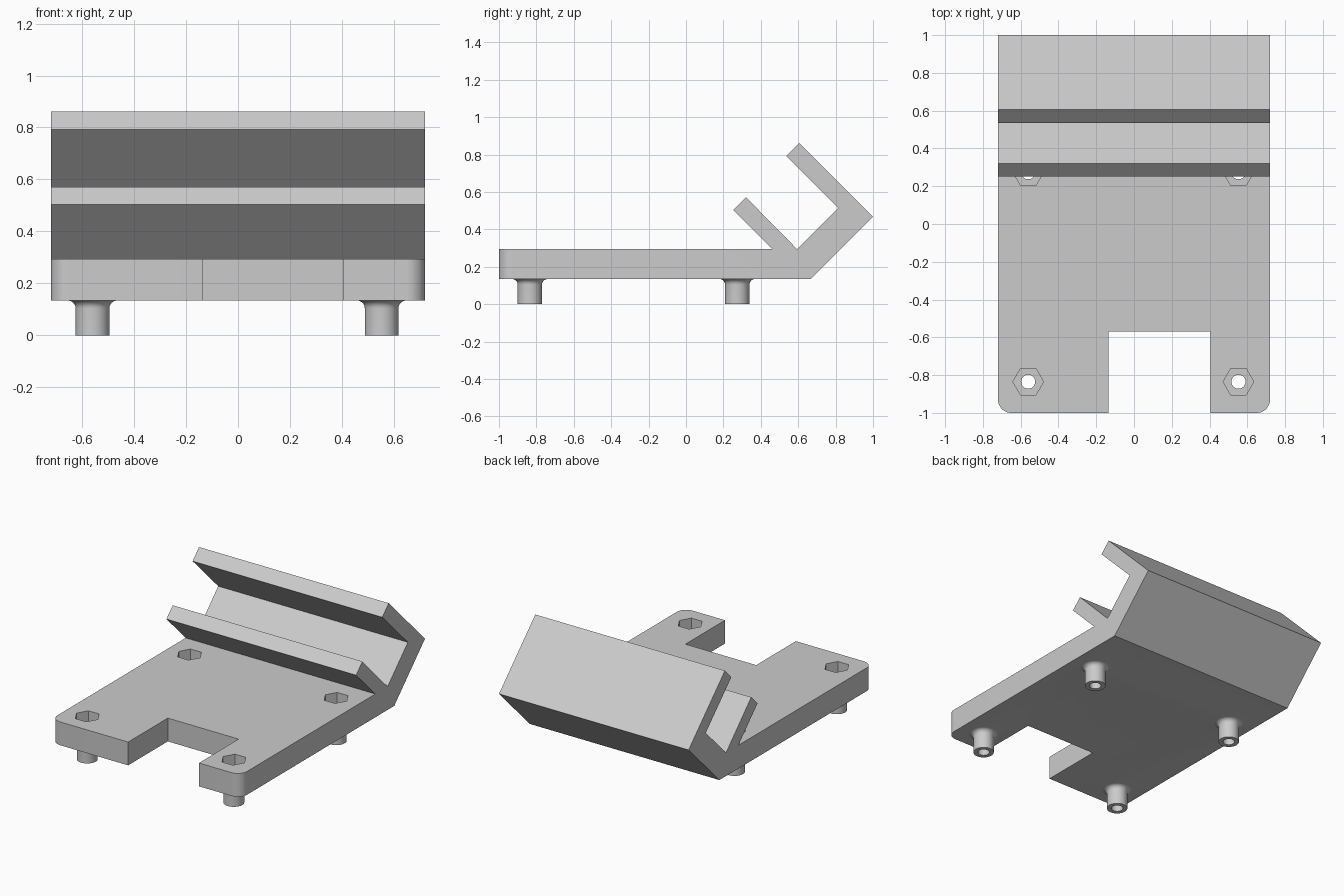
import bpy, bmesh, math
from mathutils import Vector

if "Cube" in bpy.data.objects:
    bpy.data.objects.remove(bpy.data.objects["Cube"])

HALF_X, BOTTOM, TOP = 0.72, 0.134, 0.294


def new_object(name, bm):
    bmesh.ops.recalc_face_normals(bm, faces=bm.faces)
    mesh = bpy.data.meshes.new(name)
    bm.to_mesh(mesh)
    bm.free()
    obj = bpy.data.objects.new(name, mesh)
    bpy.context.collection.objects.link(obj)
    return obj


def prism(name, points, depth):
    """Extrude a closed 3D outline along a vector."""
    bm = bmesh.new()
    face = bm.faces.new([bm.verts.new(p) for p in points])
    ext = bmesh.ops.extrude_face_region(bm, geom=[face], use_keep_orig=True)
    verts = [g for g in ext["geom"] if isinstance(g, bmesh.types.BMVert)]
    bmesh.ops.translate(bm, verts=verts, vec=Vector(depth))
    return new_object(name, bm)


def lathe(name, profile, centre, n=48):
    """Stack circular rings (radius, z) into a closed turned solid."""
    bm = bmesh.new()
    rings = [[bm.verts.new((centre[0] + r * math.cos(2 * math.pi * i / n),
                            centre[1] + r * math.sin(2 * math.pi * i / n), z))
              for i in range(n)] for r, z in profile]
    for a, b in zip(rings, rings[1:]):
        for i in range(n):
            j = (i + 1) % n
            bm.faces.new((a[i], a[j], b[j], b[i]))
    bm.faces.new(rings[0])
    bm.faces.new(rings[-1])
    return new_object(name, bm)


def combine(target, tool, operation):
    mod = target.modifiers.new(operation.lower(), 'BOOLEAN')
    mod.operation, mod.solver, mod.object = operation, 'EXACT', tool
    bpy.context.view_layer.objects.active = target
    bpy.ops.object.modifier_apply(modifier=mod.name)
    bpy.data.objects.remove(tool)


# Side profile: plate, hooked back rail and front lip
side = [(-1.1, BOTTOM), (0.666, BOTTOM), (1, 0.468), (0.606, 0.862),
        (0.536, 0.792), (0.814, 0.514), (0.594, TOP), (0.321, 0.571),
        (0.252, 0.503), (0.461, TOP), (-1.1, TOP)]
bracket = prism("bracket_body", [(-0.8, y, z) for y, z in side], (1.6, 0, 0))

# Plan outline: rounded front corners and cable notch
R = 0.07
arc = [(math.cos(a), math.sin(a)) for a in
       [math.radians(90 * i / 12) for i in range(13)]]
plan = [(-HALF_X, 1.1)]
plan += [(-HALF_X + R - R * c, -1 + R - R * s) for c, s in arc]
plan += [(-0.134, -1), (-0.134, -0.57), (0.404, -0.57), (0.404, -1)]
plan += [(HALF_X - R + R * c, -1 + R - R * s) for c, s in reversed(arc)]
plan += [(HALF_X, 1.1)]
combine(bracket, prism("plan_cutter", [(x, y, -0.5) for x, y in plan], (0, 0, 2)),
        'INTERSECT')

# Four filleted standoffs, each with a through hole and hexagonal nut pocket
F = 0.03
foot = [(0.065, 0)]
foot += [(0.065 + F * (1 - math.cos(t)), BOTTOM - F + F * math.sin(t))
         for t in [math.radians(90 * i / 8) for i in range(9)]]
foot += [(0.095, BOTTOM + 0.02)]
for centre in [(x, y) for x in (-0.56, 0.553) for y in (-0.835, 0.274)]:
    combine(bracket, lathe("standoff", foot, centre), 'UNION')
    combine(bracket, lathe("hole_cutter", [(0.037, -0.1), (0.037, 0.32)], centre),
            'DIFFERENCE')
    hexagon = [(centre[0] + 0.081 * math.cos(math.radians(60 * i)),
                centre[1] + 0.081 * math.sin(math.radians(60 * i)), TOP - 0.1)
               for i in range(6)]
    combine(bracket, prism("nut_cutter", hexagon, (0, 0, 0.13)), 'DIFFERENCE')

# Smooth the round parts, keep the edges crisp
bpy.ops.object.select_all(action='DESELECT')
bracket.select_set(True)
bpy.context.view_layer.objects.active = bracket
bpy.ops.object.shade_smooth_by_angle(angle=math.radians(30))
